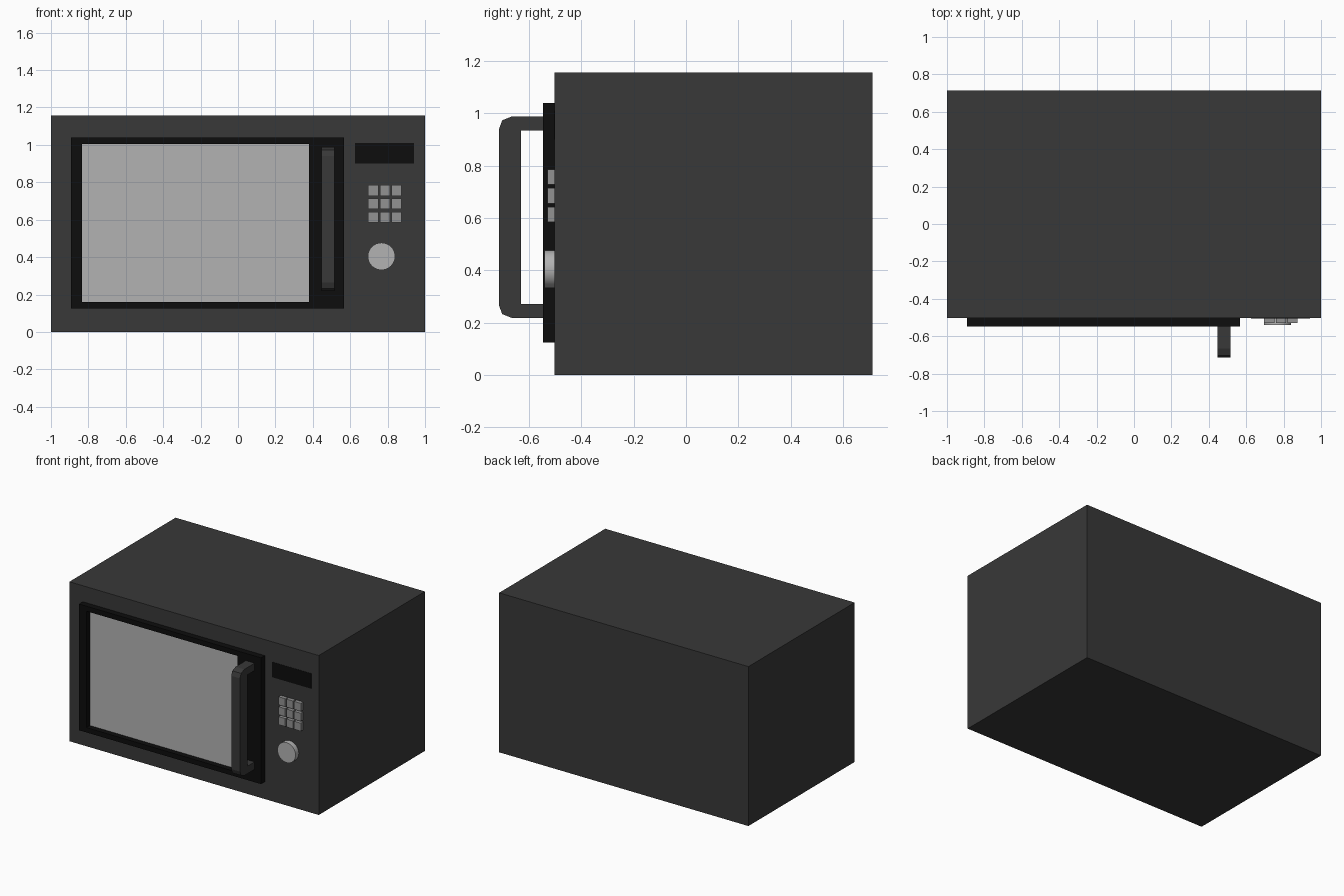
import bpy, bmesh
from math import pi

if "Cube" in bpy.data.objects:
    bpy.data.objects.remove(bpy.data.objects["Cube"])


def material(name, v):
    m = bpy.data.materials.new(name)
    m.diffuse_color = (v, v, v, 1)
    m.use_nodes = True
    m.node_tree.nodes["Principled BSDF"].inputs["Base Color"].default_value = m.diffuse_color
    return m


CASE = material("charcoal", 0.04)
BLACK = material("black", 0.004)
GLASS = material("window_grey", 0.45)
BUTTON = material("button_grey", 0.29)


def finish(name, bm, mat):
    bmesh.ops.recalc_face_normals(bm, faces=bm.faces)
    me = bpy.data.meshes.new(name)
    bm.to_mesh(me)
    bm.free()
    me.materials.append(mat)
    ob = bpy.data.objects.new(name, me)
    bpy.context.collection.objects.link(ob)
    return ob


def box(name, x, y, z, mat):
    """Box from (min, max) pairs on each axis."""
    bm = bmesh.new()
    bmesh.ops.create_cube(bm, size=1)
    for v in bm.verts:
        v.co = [(a + b) / 2 + c * (b - a) for c, (a, b) in zip(v.co, (x, y, z))]
    return finish(name, bm, mat)


# Case
box("case", (-1, 1), (-0.503, 0.713), (0, 1.156), CASE)

# Door frame: rectangular ring with an open window
bm = bmesh.new()
loops = []
for x0, x1, z0, z1 in ((-0.892, 0.567, 0.125, 1.04), (-0.833, 0.38, 0.16, 1.004)):
    for y in (-0.547, -0.503):
        loops.append([bm.verts.new(p) for p in
                      ((x0, y, z0), (x1, y, z0), (x1, y, z1), (x0, y, z1))])
out_f, out_b, in_f, in_b = loops
for a, b in ((out_f, out_b), (out_f, in_f), (in_f, in_b), (out_b, in_b)):
    for i in range(4):
        j = (i + 1) % 4
        bm.faces.new((a[i], a[j], b[j], b[i]))
finish("door_frame", bm, BLACK)

# Window pane, recessed in the frame
box("window_pane", (-0.833, 0.38), (-0.507, -0.503), (0.16, 1.004), GLASS)

# Handle: side profile with faceted outer corners, mirrored about mid height
mid = 0.603
half = [(-0.547, 0.385), (-0.665, 0.385), (-0.702, 0.37), (-0.714, 0.338)]
inner = [(-0.63, 0.331), (-0.547, 0.331)]
profile = half + [(y, -h) for y, h in reversed(half)]
profile += [(y, -h) for y, h in reversed(inner)] + inner
bm = bmesh.new()
face = bm.faces.new([bm.verts.new((0.446, y, mid + h)) for y, h in profile])
ext = bmesh.ops.extrude_face_region(bm, geom=[face])
moved = [v for v in ext["geom"] if isinstance(v, bmesh.types.BMVert)]
bmesh.ops.translate(bm, verts=moved, vec=(0.07, 0, 0))
finish("door_handle", bm, CASE)

# Display, almost flush with the case
box("display", (0.625, 0.94), (-0.505, -0.5), (0.9, 1.01), BLACK)

# Keypad
for row in range(3):
    for col in range(3):
        x, z = 0.723 + 0.0625 * col, 0.757 - 0.072 * row
        box(f"button_{row}_{col}", (x - 0.027, x + 0.027), (-0.53, -0.5),
            (z - 0.029, z + 0.029), BUTTON)

# Knob
bpy.ops.mesh.primitive_cylinder_add(vertices=32, radius=0.073, depth=0.04,
                                    location=(0.767, -0.52, 0.404),
                                    rotation=(pi / 2, 0, 0))
knob = bpy.context.object
knob.name = "knob"
knob.data.materials.append(GLASS)
bpy.ops.object.shade_smooth_by_angle()
